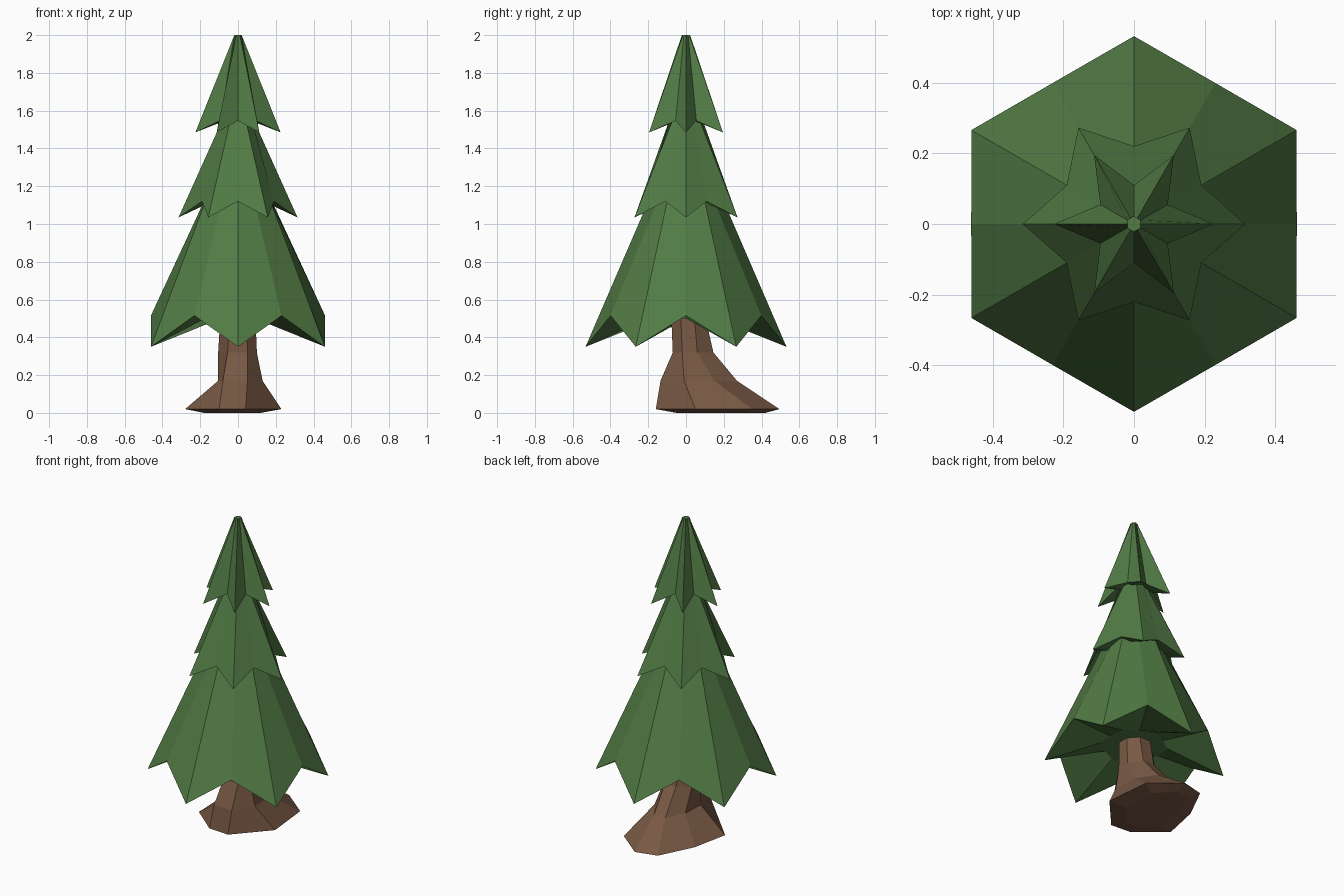
import bpy
from math import cos, sin, pi

if "Cube" in bpy.data.objects:
    bpy.data.objects.remove(bpy.data.objects["Cube"])


def material(name, color):
    m = bpy.data.materials.new(name)
    m.diffuse_color = (*color, 1)
    m.use_nodes = True
    m.node_tree.nodes["Principled BSDF"].inputs["Base Color"].default_value = m.diffuse_color
    return m


def loft(name, rings, mat):
    """Skin equal-sized point rings from first to last and cap both ends."""
    n = len(rings[0])
    verts = [p for ring in rings for p in ring]
    faces = []
    for r in range(len(rings) - 1):
        a, b = r * n, (r + 1) * n
        for i in range(n):
            j = (i + 1) % n
            faces.append((a + i, a + j, b + j, b + i))
    faces.append(tuple(reversed(range(n))))
    faces.append(tuple(range(len(verts) - n, len(verts))))
    mesh = bpy.data.meshes.new(name)
    mesh.from_pydata(verts, [], faces)
    mesh.materials.append(mat)
    ob = bpy.data.objects.new(name, mesh)
    bpy.context.collection.objects.link(ob)
    return ob


def star(tip, valley, start):
    """12-point ring alternating (radius, z) of branch tips and valleys."""
    ring = []
    for i in range(12):
        r, z = valley if i % 2 else tip
        a = start + i * pi / 6
        ring.append((r * cos(a), r * sin(a), z))
    return ring


green = material("needles", (0.085, 0.2, 0.06))
brown = material("bark", (0.19, 0.1, 0.058))

# Foliage tiers: underside ring, jagged skirt, narrow top
tiers = [
    ("lower_foliage", pi / 6, [((0.2, 0.5), (0.18, 0.5)),
                               ((0.532, 0.35), (0.461, 0.515)),
                               ((0.165, 1.2), (0.135, 1.2))]),
    ("middle_foliage", 0, [((0.13, 1.13), (0.13, 1.13)),
                           ((0.315, 1.035), (0.22, 1.12)),
                           ((0.06, 1.6), (0.07, 1.6))]),
    ("top_foliage", 0, [((0.07, 1.55), (0.07, 1.55)),
                        ((0.226, 1.485), (0.11, 1.547)),
                        ((0.019, 2.0), (0.022, 2.0))]),
]
for name, start, rings in tiers:
    loft(name, [star(t, v, start) for t, v in rings], green)

# Trunk: eight sides, flaring into roots towards the back
sections = [
    (0.0, [(-.08, -.05), (.03, -.05), (.12, .08), (.12, .3),
           (.02, .42), (-.08, .4), (-.15, .22), (-.18, .05)]),
    (0.02, [(-.1, -.15), (.04, -.16), (.23, .05), (.2, .35),
            (.02, .495), (-.12, .46), (-.23, .24), (-.28, .0)]),
    (0.17, [(-.08, -.13), (.05, -.135), (.13, -.01), (.12, .15),
            (.04, .27), (-.04, .27), (-.1, .15), (-.105, .0)]),
    (0.32, [(-.055, -.07), (.05, -.07), (.1, -.02), (.1, .06),
            (.05, .145), (-.03, .145), (-.1, .08), (-.105, .0)]),
    (0.56, [(-.045, -.08), (.045, -.08), (.09, -.03), (.09, .04),
            (.04, .09), (-.04, .09), (-.09, .04), (-.09, -.03)]),
]
loft("trunk", [[(x, y, z) for x, y in pts] for z, pts in sections], brown)
